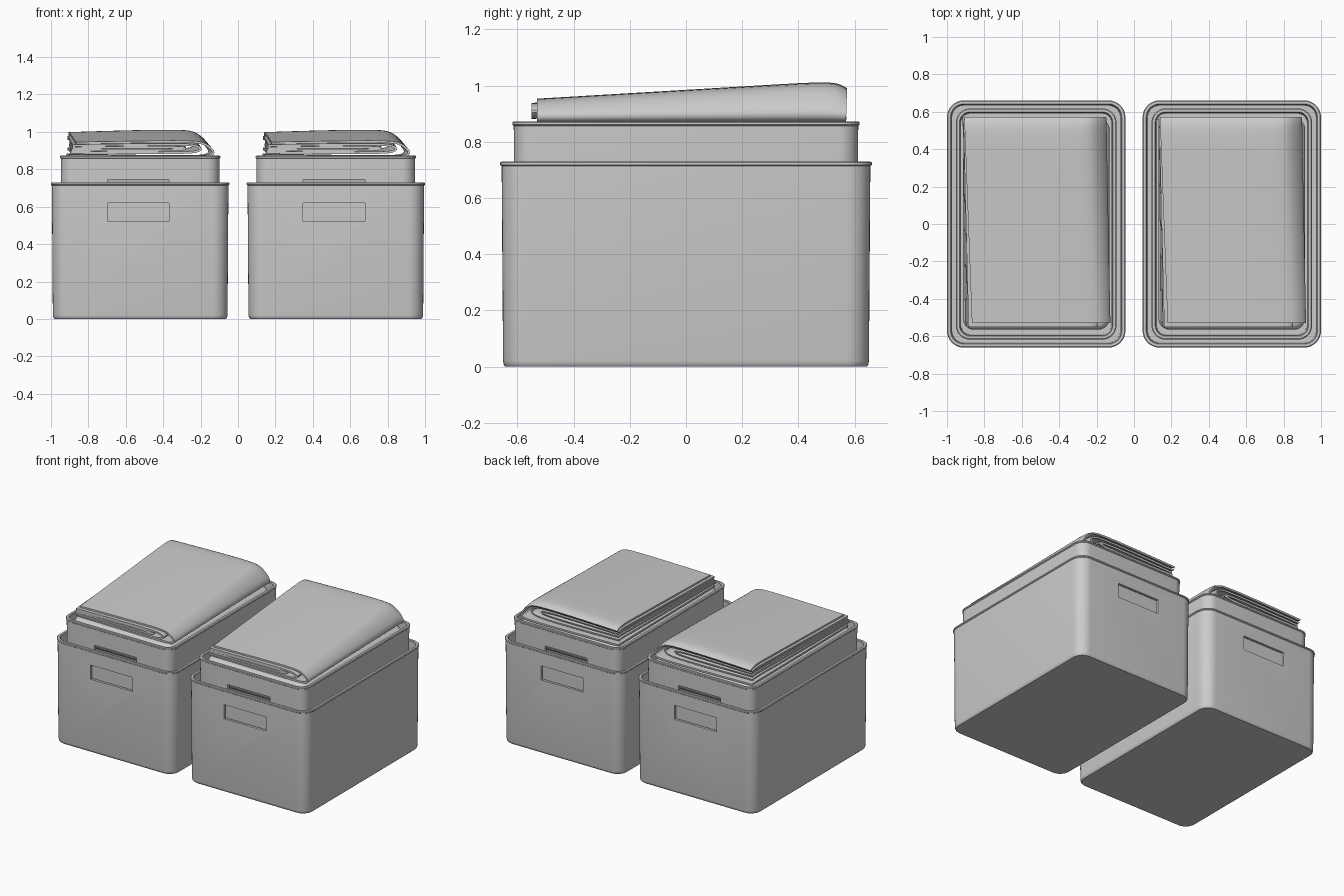
import bpy, bmesh, math

if "Cube" in bpy.data.objects:
    bpy.data.objects.remove(bpy.data.objects["Cube"])

CX = 0.523          # centre of each nested box stack
parts = []


def smooth(ob, angle=35):
    bpy.ops.object.select_all(action='DESELECT')
    ob.select_set(True)
    bpy.context.view_layer.objects.active = ob
    bpy.ops.object.shade_smooth_by_angle(angle=math.radians(angle))


def make(name, bm):
    me = bpy.data.meshes.new(name)
    bmesh.ops.recalc_face_normals(bm, faces=bm.faces)
    bm.to_mesh(me)
    bm.free()
    ob = bpy.data.objects.new(name, me)
    bpy.context.collection.objects.link(ob)
    return ob


def ring(bm, hx, hy, r, z, n=8):
    """Rounded rectangle of vertices."""
    vs = []
    for k, (sx, sy) in enumerate(((1, 1), (-1, 1), (-1, -1), (1, -1))):
        for i in range(n + 1):
            a = math.pi / 2 * (k + i / n)
            vs.append(bm.verts.new((sx * (hx - r) + r * math.cos(a),
                                    sy * (hy - r) + r * math.sin(a), z)))
    return vs


def loft(name, hx, hy, r, profile):
    """Stack rounded rectangles; profile holds (inset, z)."""
    bm = bmesh.new()
    rings = [ring(bm, hx - d, hy - d, r - d, z) for d, z in profile]
    for a, b in zip(rings, rings[1:]):
        for i in range(len(a)):
            j = (i + 1) % len(a)
            bm.faces.new((a[i], a[j], b[j], b[i]))
    bm.faces.new(rings[0])
    bm.faces.new(rings[-1])
    return make(name, bm)


def bin_box(name, hx, hy, r, z0, z1, hole):
    """Open box with a rolled rim and a handle slot front and back."""
    ob = loft(name, hx, hy, r, [
        (0.014, z0), (0.008, z0 + 0.006), (0.005, z0 + 0.02),
        (0.0, z1 - 0.016), (-0.005, z1 - 0.012), (-0.005, z1 - 0.004),
        (0.0, z1), (0.014, z1), (0.018, z1 - 0.005), (0.023, z0 + 0.02)])
    bpy.ops.mesh.primitive_cube_add(size=1, location=(-0.01, 0, sum(hole) / 2))
    cut = bpy.context.object
    cut.name = "handle_cutter"
    cut.hide_render = True
    cut.scale = (0.33, 3, hole[1] - hole[0])
    bpy.context.view_layer.update()
    mod = ob.modifiers.new("handle", 'BOOLEAN')
    mod.object, mod.operation, mod.solver = cut, 'DIFFERENCE', 'EXACT'
    bpy.context.view_layer.objects.active = ob
    bpy.ops.object.modifier_apply(modifier=mod.name)
    bpy.data.objects.remove(cut)
    smooth(ob)
    parts.append(ob)


def cloth(name, profile, y0, y1, shear, thick=0.012):
    """Sheet folded along an (x, height fraction) profile, taller at the back."""
    ys = [y0, y0 + 0.03, -0.3, 0, 0.3, y1 - 0.06, y1 - 0.02, y1]
    bm = bmesh.new()
    rows = []
    for y in ys:
        t = (y + 0.53) / 1.05
        height = 0.08 + 0.063 * t
        if y > 0.53:
            height -= (y - 0.53) * 0.7
        rows.append([bm.verts.new((x - shear * y * (0.3 + 0.7 * v), y,
                                   0.868 + v * height)) for x, v in profile])
    for a, b in zip(rows, rows[1:]):
        for i in range(len(a) - 1):
            bm.faces.new((a[i], a[i + 1], b[i + 1], b[i]))
    ob = make(name, bm)
    sub = ob.modifiers.new("soft", 'SUBSURF')
    sub.levels = sub.render_levels = 2
    sub.boundary_smooth = 'PRESERVE_CORNERS'
    sol = ob.modifiers.new("thickness", 'SOLIDIFY')
    sol.thickness, sol.offset = thick, 0
    for m in ("soft", "thickness"):
        bpy.context.view_layer.objects.active = ob
        bpy.ops.object.modifier_apply(modifier=m)
    smooth(ob)
    parts.append(ob)


# outer and inner boxes
bin_box("outer_box", 0.472, 0.656, 0.085, 0.0, 0.73, (0.52, 0.62))
bin_box("inner_box", 0.424, 0.613, 0.07, 0.14, 0.873, (0.645, 0.745))

# folded cloth inside the inner box
stack = loft("cloth_stack", 0.392, 0.565, 0.06, [
    (0.03, 0.68), (0.0, 0.71), (0.0, 0.83), (0.01, 0.853), (0.03, 0.862)])
smooth(stack, 60)
parts.append(stack)

# big outer fold, wrapped around the +x side and open at -x
cloth("blanket_outer_fold",
      [(-0.363, 0.90), (-0.2, 0.94), (0.05, 0.99), (0.25, 1.0), (0.315, 0.93),
       (0.36, 0.6), (0.388, 0.25), (0.37, 0.05), (0.30, 0.0), (0.0, 0.02),
       (-0.385, 0.08)], -0.53, 0.57, 0.04)
# inner fold between the two outer layers
cloth("blanket_inner_fold",
      [(-0.375, 0.74), (-0.1, 0.80), (0.2, 0.83), (0.28, 0.78), (0.32, 0.55),
       (0.30, 0.3), (0.2, 0.24), (-0.1, 0.26), (-0.38, 0.3)],
      -0.55, 0.555, 0.03)
cloth("blanket_core_fold",
      [(-0.37, 0.58), (0.0, 0.64), (0.2, 0.64), (0.25, 0.55), (0.2, 0.44),
       (0.0, 0.42), (-0.375, 0.45)], -0.545, 0.55, 0.02)

# second identical stack
for ob in parts:
    twin = ob.copy()
    bpy.context.collection.objects.link(twin)
    twin.name = "right_" + ob.name
    ob.name = "left_" + ob.name
    ob.location.x, twin.location.x = -CX, CX
